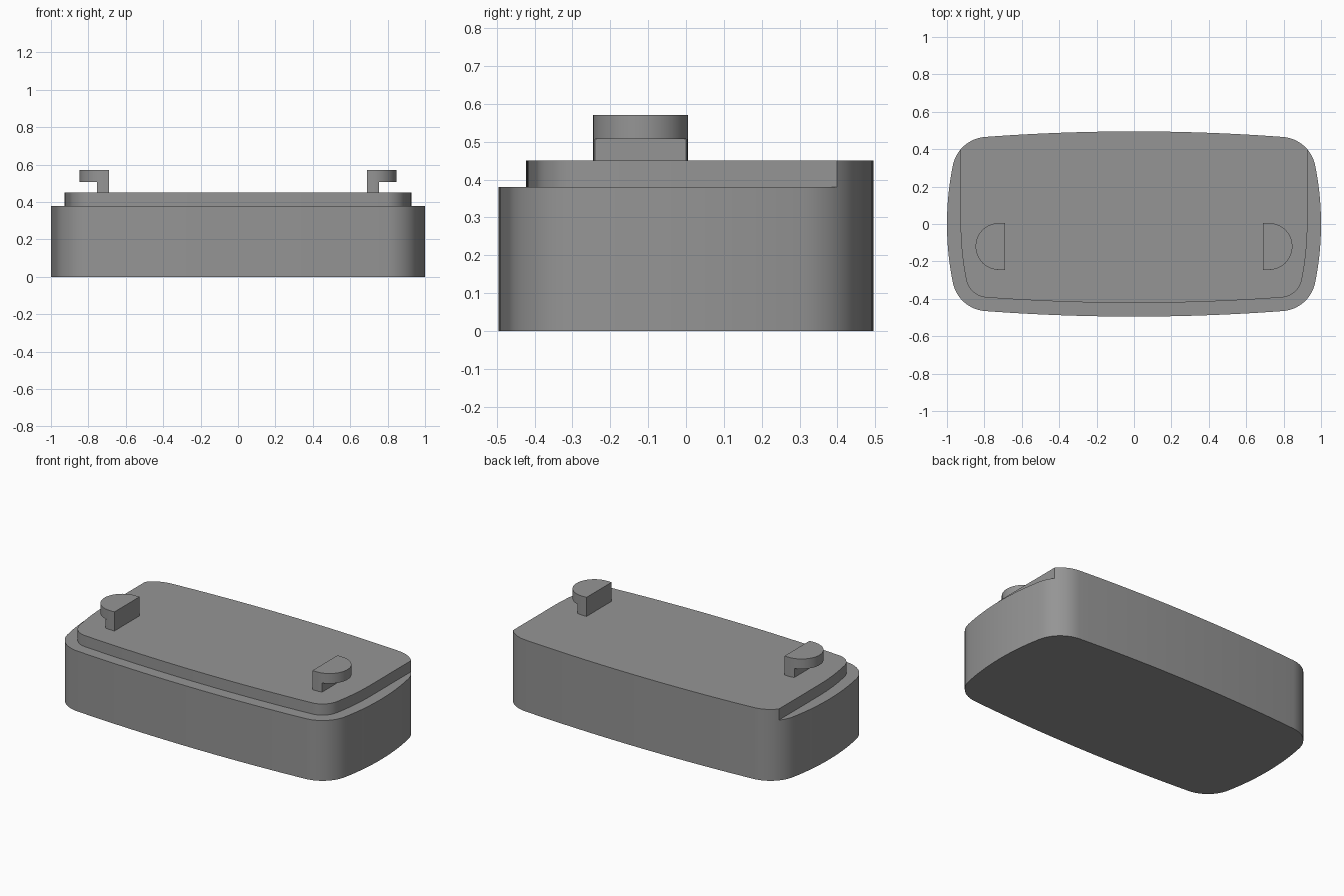
import bpy, bmesh, math

if "Cube" in bpy.data.objects:
    bpy.data.objects.remove(bpy.data.objects["Cube"])

grey = bpy.data.materials.new("plain grey")
grey.diffuse_color = (0.3, 0.3, 0.3, 1)
grey.use_nodes = True
grey.node_tree.nodes["Principled BSDF"].inputs["Base Color"].default_value = grey.diffuse_color

HX, HY = 1.0, 0.495          # half length and half depth
R_LONG, R_SHORT, R_CORNER = 10.7, 1.58, 0.19
LEDGE = 0.073


def corner_centre():
    """Centre of the corner arc tangent to the long and the short side arcs."""
    cx, cy = HX - R_CORNER, HY - R_CORNER
    for _ in range(60):
        cy = HY - R_LONG + math.sqrt((R_LONG - R_CORNER) ** 2 - cx * cx)
        cx = HX - R_SHORT + math.sqrt((R_SHORT - R_CORNER) ** 2 - cy * cy)
    return cx, cy


CX, CY = corner_centre()


def arc(x, y, r, a0, a1, n):
    return [(x + r * math.cos(a0 + (a1 - a0) * i / n),
             y + r * math.sin(a0 + (a1 - a0) * i / n)) for i in range(n + 1)]


def quarter(inset=0.0):
    """Bulged outline from the +x axis to the +y axis."""
    sx, ly = HX - R_SHORT, HY - R_LONG
    a_short = math.atan2(CY, CX - sx)
    a_long = math.atan2(CY - ly, CX)
    side = arc(sx, 0, R_SHORT - inset, 0, a_short, 8)
    corner = arc(CX, CY, R_CORNER - inset, a_short, a_long, 16)
    front = arc(0, ly, R_LONG - inset, a_long, math.pi / 2, 12)
    return side + corner[1:] + front[1:]


def mirror_x(right):
    """Close a half outline, running front to back on the right, on the left."""
    return right + [(-x, y) for x, y in reversed(right) if x > 1e-5]


def full_right(q_front, q_back):
    return [(x, -y) for x, y in reversed(q_front)] + q_back


def prism(bm, outline, z0, z1):
    low = [bm.verts.new((x, y, z0)) for x, y in outline]
    high = [bm.verts.new((x, y, z1)) for x, y in outline]
    n = len(outline)
    bm.faces.new(low[::-1])
    bm.faces.new(high)
    for i in range(n):
        j = (i + 1) % n
        bm.faces.new((low[i], low[j], high[j], high[i]))


def make(name, prisms, mirrored=False):
    bm = bmesh.new()
    for p in prisms:
        prism(bm, *p)
    bmesh.ops.recalc_face_normals(bm, faces=bm.faces)
    mesh = bpy.data.meshes.new(name)
    bm.to_mesh(mesh)
    bm.free()
    mesh.materials.append(grey)
    ob = bpy.data.objects.new(name, mesh)
    bpy.context.collection.objects.link(ob)
    bpy.ops.object.select_all(action='DESELECT')
    ob.select_set(True)
    bpy.context.view_layer.objects.active = ob
    bpy.ops.object.shade_smooth_by_angle(angle=math.radians(30))
    if mirrored:
        ob.modifiers.new("mirror", 'MIRROR').use_axis[0] = True
    return ob


# Main body
q = quarter()
make("body", [(mirror_x(full_right(q, q[1:])), 0, 0.38)])

# Raised top plate: inset at the front, straight ends, flush at the back
end_x = HX - LEDGE
end_y = CY + math.sqrt(R_CORNER ** 2 - (end_x - CX) ** 2)
back = [(end_x, end_y)] + [(x, y) for x, y in q if x < end_x - 1e-4]
make("top_plate", [(mirror_x(full_right(quarter(LEDGE), back)), 0.38, 0.45)])

# Hooks: D-shaped cap on a narrow stem with the same rounded outline
X0, XC, YC, R = 0.69, 0.722, -0.12, 0.125
STEM_X = 0.755
cap = [(X0, YC - R)] + arc(XC, YC, R, -math.pi / 2, math.pi / 2, 32) + [(X0, YC + R)]
a = math.acos((STEM_X - XC) / R)
stem = ([(X0, YC - R)] + arc(XC, YC, R, -math.pi / 2, -a, 5)
        + arc(XC, YC, R, a, math.pi / 2, 5) + [(X0, YC + R)])
make("hooks", [(stem, 0.45, 0.507), (cap, 0.507, 0.57)], mirrored=True)
